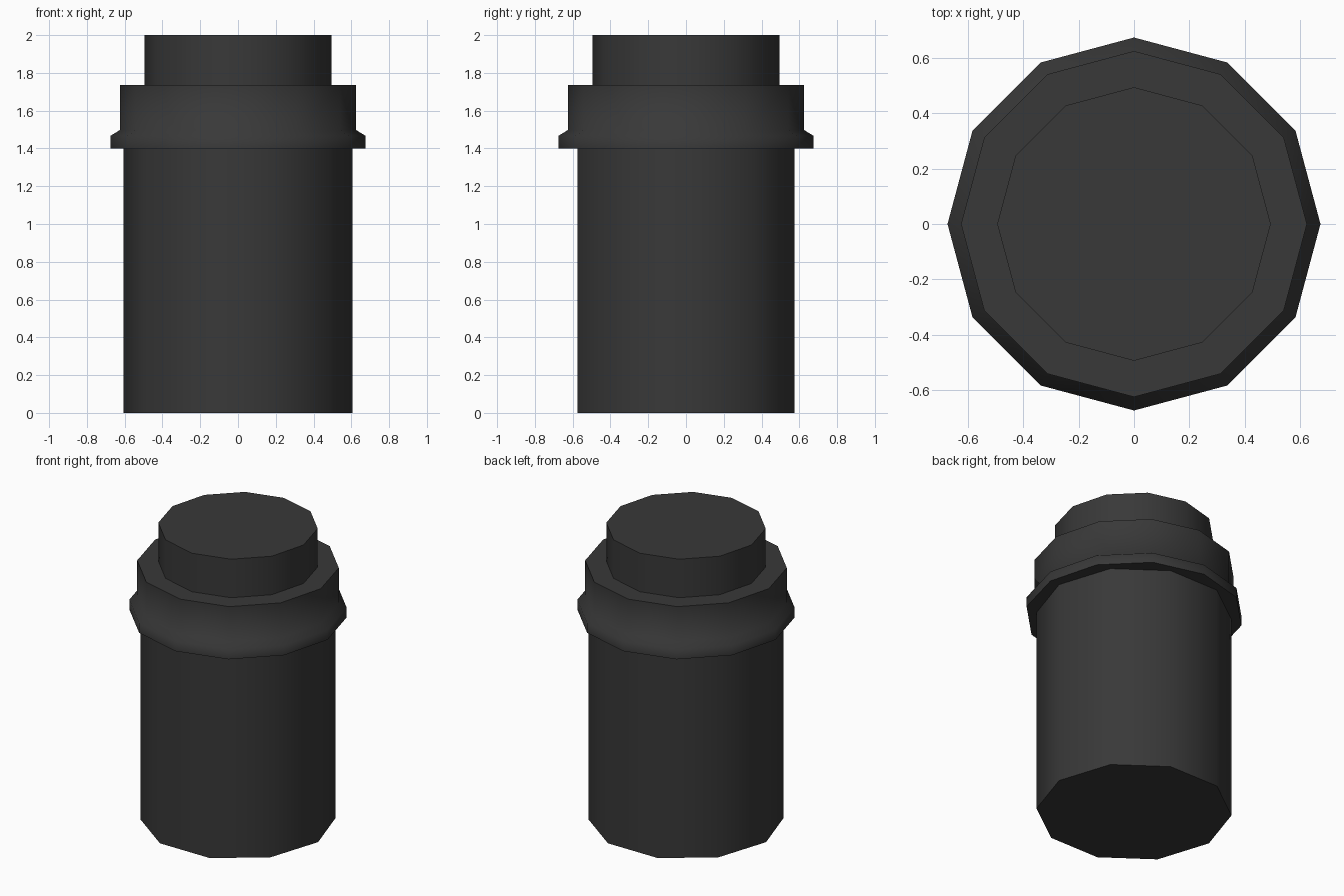
import bpy, bmesh
from math import cos, sin, pi, radians

if "Cube" in bpy.data.objects:
    bpy.data.objects.remove(bpy.data.objects["Cube"])

dark = bpy.data.materials.new("dark_grey")
dark.diffuse_color = (0.04, 0.04, 0.04, 1)
dark.use_nodes = True
dark.node_tree.nodes["Principled BSDF"].inputs["Base Color"].default_value = dark.diffuse_color


def turned(name, sides, profile):
    """Revolve (radius, height) points into a closed faceted solid."""
    bm = bmesh.new()
    rings = [[bm.verts.new((r * cos(2 * pi * i / sides), r * sin(2 * pi * i / sides), z))
              for i in range(sides)] for r, z in profile]
    for low, high in zip(rings, rings[1:]):
        for i in range(sides):
            j = (i + 1) % sides
            bm.faces.new((low[i], low[j], high[j], high[i]))
    bm.faces.new(rings[0][::-1])
    bm.faces.new(rings[-1])
    mesh = bpy.data.meshes.new(name)
    bm.to_mesh(mesh)
    bm.free()
    mesh.materials.append(dark)
    obj = bpy.data.objects.new(name, mesh)
    bpy.context.collection.objects.link(obj)
    bpy.ops.object.select_all(action='DESELECT')
    obj.select_set(True)
    bpy.context.view_layer.objects.active = obj
    bpy.ops.object.shade_smooth_by_angle(angle=radians(65))
    return obj


# Ten-sided main barrel
turned("body", 10, [(0.605, 0), (0.605, 1.4)])
# Twelve-sided collar with a flared lower lip
turned("collar", 12, [(0.675, 1.4), (0.675, 1.467), (0.626, 1.497), (0.626, 1.737)])
# Twelve-sided top plug
turned("top_plug", 12, [(0.495, 1.737), (0.495, 2.0)])
